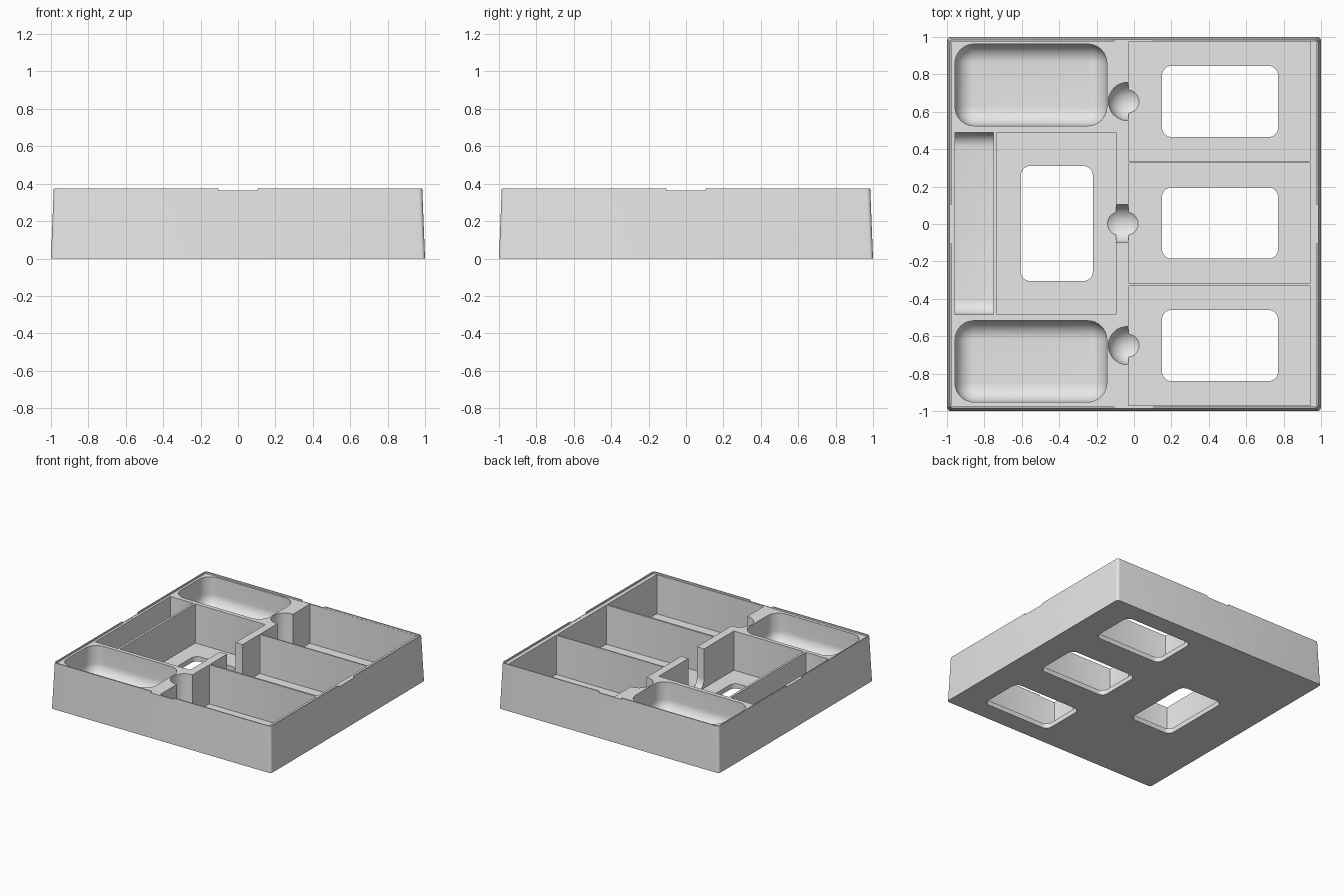
import bpy, bmesh, math

if "Cube" in bpy.data.objects:
    bpy.data.objects.remove(bpy.data.objects["Cube"])

TOP, DECK, FLOOR = 0.375, 0.362, 0.04


def ring(bm, cx, cy, hx, hy, r, z, n=8):
    """Rounded rectangle of vertices at height z."""
    r = max(min(r, hx - 0.0005, hy - 0.0005), 0.001)
    verts = []
    for k, (sx, sy) in enumerate(((1, 1), (-1, 1), (-1, -1), (1, -1))):
        for i in range(n + 1):
            a = math.pi / 2 * (k + i / n)
            verts.append(bm.verts.new((cx + sx * (hx - r) + r * math.cos(a),
                                       cy + sy * (hy - r) + r * math.sin(a), z)))
    return verts


def loft(name, x0, x1, y0, y1, levels, n=8):
    """Solid from levels of (z, inset x, inset y, corner radius)."""
    bm = bmesh.new()
    cx, cy, hx, hy = (x0 + x1) / 2, (y0 + y1) / 2, (x1 - x0) / 2, (y1 - y0) / 2
    rings = [ring(bm, cx, cy, hx - dx, hy - dy, r, z, n) for z, dx, dy, r in levels]
    for a, b in zip(rings, rings[1:]):
        for i in range(len(a)):
            j = (i + 1) % len(a)
            bm.faces.new((a[i], a[j], b[j], b[i]))
    bm.faces.new(rings[0][::-1])
    bm.faces.new(rings[-1])
    bmesh.ops.recalc_face_normals(bm, faces=bm.faces)
    me = bpy.data.meshes.new(name)
    bm.to_mesh(me)
    bm.free()
    ob = bpy.data.objects.new(name, me)
    bpy.context.collection.objects.link(ob)
    return ob


cutters = []


def cut(x0, x1, y0, y1, z0, z1=0.5, r=0.004, fillet=0, round_x=True, n=8):
    """Pocket cutter with an optional rounded bottom edge."""
    levels = []
    if fillet:
        steps = 10
        for i in range(steps):
            a = math.pi / 2 * i / steps
            d = fillet * (1 - math.sin(a))
            levels.append((z0 + fillet * (1 - math.cos(a)),
                           d if round_x else 0, d, r - d if round_x else r))
        levels.append((z0 + fillet, 0, 0, r))
    else:
        levels.append((z0, 0, 0, r))
    levels.append((z1, 0, 0, r))
    ob = loft("cutter", x0, x1, y0, y1, levels, n)
    ob.hide_render = True
    cutters.append(ob)


# tapered outer block
tray = loft("tray", -1, 1, -1, 1, [(0, 0, 0, 0.02), (TOP, 0.015, 0.015, 0.02)], 5)

# recessed deck inside the thin rim, and rim notches
cut(-0.976, 0.976, -0.976, 0.976, DECK, r=0.012, n=4)
cut(-0.103, 0.103, -1.1, 1.1, DECK + 0.001, n=1)
cut(-1.1, 1.1, -0.103, 0.103, DECK + 0.001, n=1)

# three card pockets on the right with floor windows
for y in (0.655, 0.005, -0.65):
    cut(-0.03, 0.945, y - 0.32, y + 0.32, FLOOR, n=2)
    cut(0.15, 0.77, y - 0.19, y + 0.19, -0.1, 0.2, r=0.05)

# upright card pocket on the left with floor window
cut(-0.732, -0.095, -0.485, 0.49, FLOOR, n=2)
cut(-0.605, -0.22, -0.305, 0.31, -0.1, 0.2, r=0.05)

# narrow slot with curved ends
cut(-0.957, -0.75, -0.485, 0.49, 0.12, fillet=0.08, round_x=False, n=2)

# scooped token bowls
for y0, y1 in ((0.525, 0.962), (-0.952, -0.517)):
    cut(-0.957, -0.145, y0, y1, 0.12, r=0.102, fillet=0.1)

# finger scoops
for y in (0.655, -0.65):
    cut(-0.137, 0.067, y - 0.102, y + 0.102, 0.02, r=0.102, fillet=0.1)
cut(-0.182, 0.062, -0.1, 0.104, 0.02, r=0.102, fillet=0.1)

# apply every cut to the tray
for c in cutters:
    m = tray.modifiers.new("cut", 'BOOLEAN')
    m.operation, m.solver, m.object = 'DIFFERENCE', 'EXACT', c
bpy.context.view_layer.update()
result = bpy.data.meshes.new_from_object(
    tray.evaluated_get(bpy.context.evaluated_depsgraph_get()))
tray.modifiers.clear()
tray.data = result
for c in cutters:
    bpy.data.objects.remove(c)

# plain grey plastic
grey = bpy.data.materials.new("light grey plastic")
grey.diffuse_color = (0.8, 0.8, 0.8, 1)
grey.use_nodes = True
grey.node_tree.nodes["Principled BSDF"].inputs["Base Color"].default_value = grey.diffuse_color
tray.data.materials.clear()
tray.data.materials.append(grey)

bpy.context.view_layer.objects.active = tray
tray.select_set(True)
bpy.ops.object.shade_smooth_by_angle(angle=math.radians(30))
